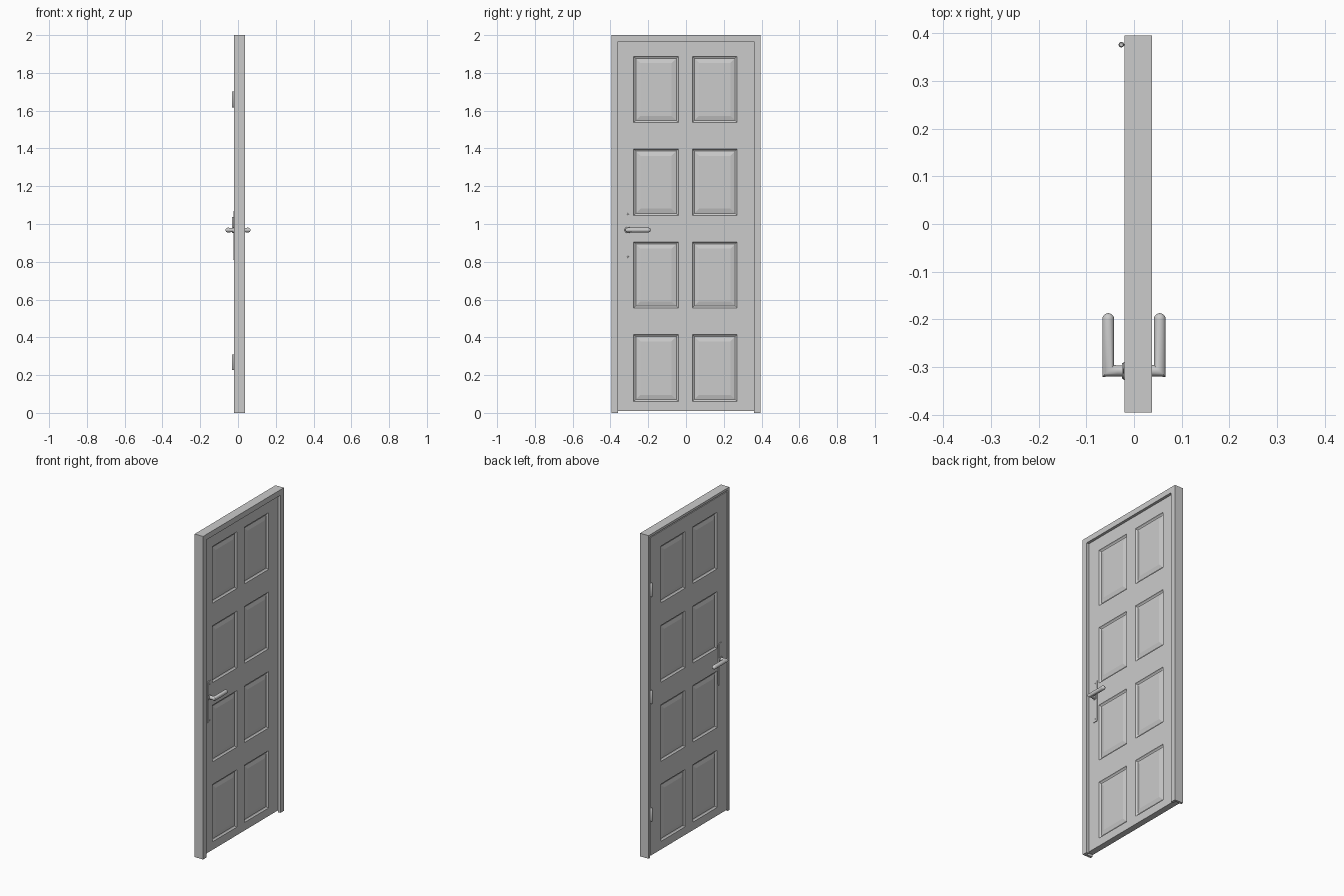
import bpy, bmesh, math

if "Cube" in bpy.data.objects:
    bpy.data.objects.remove(bpy.data.objects["Cube"])


def finish(bm, name, smooth=False):
    bmesh.ops.remove_doubles(bm, verts=bm.verts, dist=1e-5)
    bmesh.ops.recalc_face_normals(bm, faces=bm.faces)
    me = bpy.data.meshes.new(name)
    bm.to_mesh(me)
    bm.free()
    ob = bpy.data.objects.new(name, me)
    bpy.context.collection.objects.link(ob)
    if smooth:
        bpy.ops.object.select_all(action='DESELECT')
        ob.select_set(True)
        bpy.context.view_layer.objects.active = ob
        bpy.ops.object.shade_smooth_by_angle(angle=math.radians(40))
    return ob


def loft(bm, rings, caps=True):
    """Skin a list of equal-length closed rings of points."""
    vs = [[bm.verts.new(p) for p in r] for r in rings]
    n = len(vs[0])
    for a, b in zip(vs, vs[1:]):
        for k in range(n):
            bm.faces.new((a[k], a[(k + 1) % n], b[(k + 1) % n], b[k]))
    if caps:
        bm.faces.new(vs[0])
    bm.faces.new(vs[-1])


def circle(n=24):
    return [(math.cos(2 * math.pi * k / n), math.sin(2 * math.pi * k / n)) for k in range(n)]


def disc_stack(name, y, z, steps):
    """Round part turned about the x axis; steps are (x, radius)."""
    bm = bmesh.new()
    loft(bm, [[(x, y + r * c, z + r * s) for c, s in circle()] for x, r in steps])
    return finish(bm, name, True)


# Door frame: rebated profile (inward, x) mitred round three sides
W, H = 0.395, 2.0
prof = [(0, -0.02), (0.015, -0.02), (0.015, 0.021), (0.034, 0.021), (0.034, 0.0375), (0, 0.0375)]
bm = bmesh.new()
loft(bm, [[(x, -W + d, 0) for d, x in prof], [(x, -W + d, H - d) for d, x in prof],
          [(x, W - d, H - d) for d, x in prof], [(x, W - d, 0) for d, x in prof]])
finish(bm, "door_frame")

# Door leaf with eight raised-and-fielded panels on both faces
X0, X1 = -0.0185, 0.0195
ys = [-0.374, -0.277, -0.040, 0.034, 0.271, 0.374]
zs = [0.01, 0.06, 0.415, 0.555, 0.905, 1.045, 1.397, 1.537, 1.888, 1.979]
steps = [(0, 0), (0.005, 0.006), (0.011, 0.009), (0.036, 0.003)]
bm = bmesh.new()
for x, out in ((X0, -1), (X1, 1)):
    for i in range(len(ys) - 1):
        for j in range(len(zs) - 1):
            rings = [[(x - out * h, ys[i] + d, zs[j] + d), (x - out * h, ys[i + 1] - d, zs[j] + d),
                      (x - out * h, ys[i + 1] - d, zs[j + 1] - d), (x - out * h, ys[i] + d, zs[j + 1] - d)]
                     for d, h in steps]
            if i % 2 and j % 2:
                loft(bm, rings, caps=False)
            else:
                bm.faces.new([bm.verts.new(p) for p in rings[0]])
bmesh.ops.remove_doubles(bm, verts=bm.verts, dist=1e-5)
bmesh.ops.bridge_loops(bm, edges=[e for e in bm.edges if e.is_boundary])
finish(bm, "door_leaf")

# Handle sets on each face: back plate, collar, screws, keyhole, lever
YC, ZC, R = -0.308, 0.968, 0.0125
for face, out, side in ((X0, -1, "left"), (X1, 1, "right")):
    bm = bmesh.new()
    outline = []
    for sy, sz in ((1, 1), (-1, 1), (-1, -1), (1, -1)):
        start = {(1, 1): 0, (-1, 1): 90, (-1, -1): 180, (1, -1): 270}[(sy, sz)]
        for k in range(5):
            a = math.radians(start + 22.5 * k)
            outline.append((YC + sy * 0.011 + 0.008 * math.cos(a), 0.94 + sz * 0.122 + 0.008 * math.sin(a)))
    loft(bm, [[(face + out * h, y, z) for y, z in outline] for h in (0, 0.004)])
    finish(bm, side + "_back_plate")

    top = face + out * 0.004
    disc_stack(side + "_collar", YC, ZC, [(top, 0.017), (top + out * 0.003, 0.016), (top + out * 0.003, R)])
    for n, z in (("upper", 1.052), ("lower", 0.826)):
        disc_stack(f"{side}_{n}_screw", YC, z, [(top, 0.005), (top + out * 0.001, 0.004)])

    # Lever: round bar mitred at the elbow with a domed end
    xl = 0.054 * out
    yend = -0.187
    bm = bmesh.new()
    rings = [[(face, YC + R * c * 0.9, ZC + R * s * 0.9) for c, s in circle()],
             [(xl - out * R * 1.6, YC + R * c * 0.9, ZC + R * s * 0.9) for c, s in circle()],
             [(xl - out * R * c, YC + R * c, ZC + R * s) for c, s in circle()]]
    for k in range(6):
        a = math.radians(17 * k)
        r = R * math.cos(a)
        rings.append([(xl - out * r * c, yend - R + R * math.sin(a), ZC + r * s) for c, s in circle()])
    loft(bm, rings)
    finish(bm, side + "_lever", True)

# Three hinge knuckles with small tapered ends
for n, z in (("bottom", 0.268), ("middle", 0.995), ("top", 1.66)):
    bm = bmesh.new()
    loft(bm, [[(-0.0265 + r * c, 0.376 + r * s, z + h) for c, s in circle(16)]
              for h, r in ((-0.042, 0.004), (-0.039, 0.0058), (0.039, 0.0058), (0.042, 0.004))])
    finish(bm, n + "_hinge", True)
    bm = bmesh.new()
    loft(bm, [[(x, 0.3745, z + s) for x, s in ((-0.0265, -0.039), (0.015, -0.039), (0.015, 0.039), (-0.0265, 0.039))],
              [(x, 0.3775, z + s) for x, s in ((-0.0265, -0.039), (0.015, -0.039), (0.015, 0.039), (-0.0265, 0.039))]])
    finish(bm, n + "_hinge_plate")
